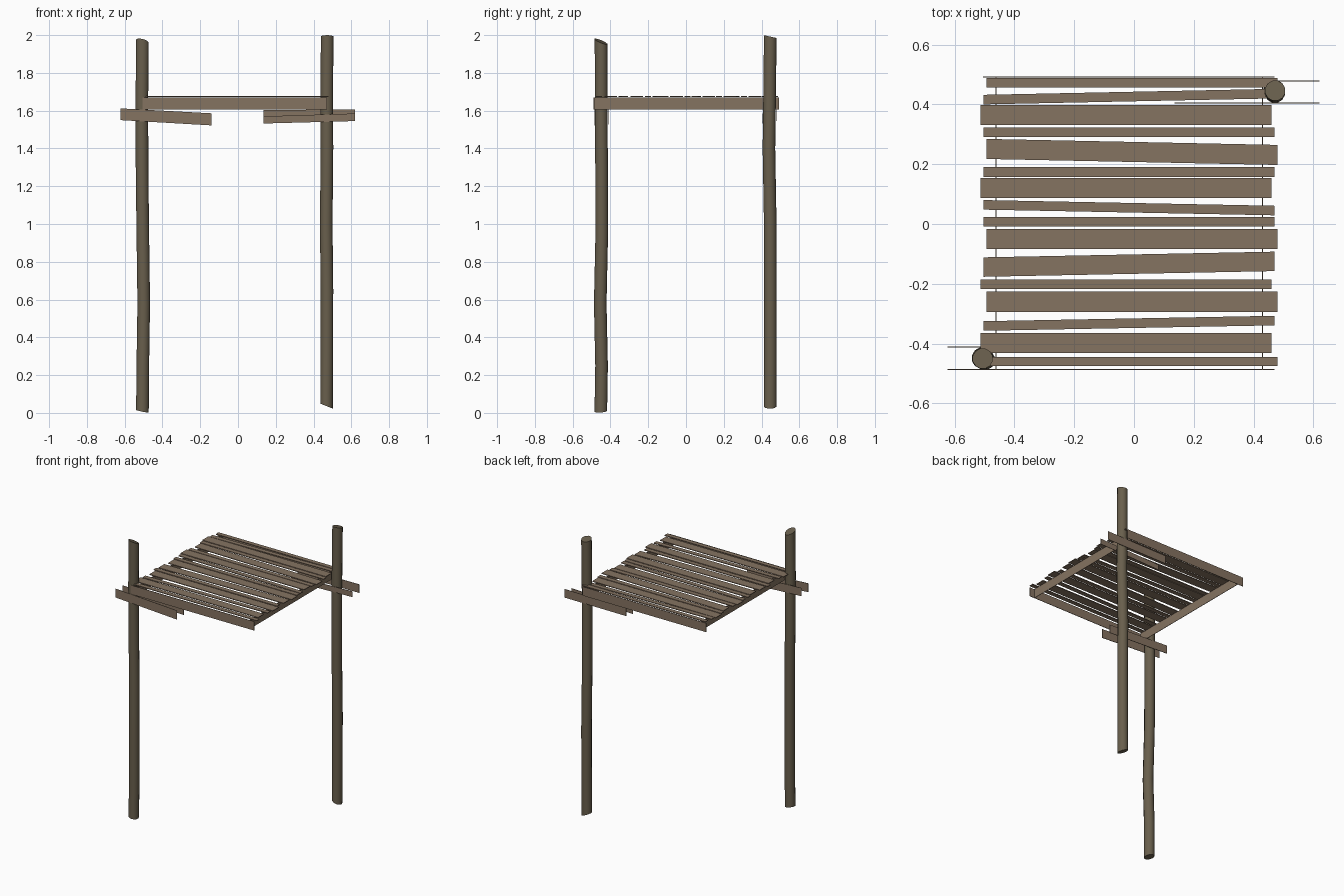
import bpy, bmesh, math
from mathutils import Vector

if "Cube" in bpy.data.objects:
    bpy.data.objects.remove(bpy.data.objects["Cube"])


def material(name, rgb):
    m = bpy.data.materials.new(name)
    m.diffuse_color = (*rgb, 1)
    m.use_nodes = True
    m.node_tree.nodes["Principled BSDF"].inputs["Base Color"].default_value = m.diffuse_color
    return m


PLANK = material("weathered plank brown", (0.235, 0.172, 0.120))
POST = material("dark post brown", (0.140, 0.114, 0.073))


def finish(name, bm, mat):
    bmesh.ops.recalc_face_normals(bm, faces=bm.faces)
    me = bpy.data.meshes.new(name)
    bm.to_mesh(me)
    bm.free()
    me.materials.append(mat)
    ob = bpy.data.objects.new(name, me)
    bpy.context.collection.objects.link(ob)
    return ob


def slab(name, corners, thickness, mat=PLANK):
    """Thin board: a four-cornered outline thickened about its plane."""
    c = [Vector(p) for p in corners]
    n = (c[1] - c[0]).cross(c[3] - c[0]).normalized() * thickness / 2
    bm = bmesh.new()
    lo = [bm.verts.new(p - n) for p in c]
    hi = [bm.verts.new(p + n) for p in c]
    bm.faces.new(lo)
    bm.faces.new(hi)
    for i in range(4):
        j = (i + 1) % 4
        bm.faces.new((lo[i], lo[j], hi[j], hi[i]))
    return finish(name, bm, mat)


def board_x(name, y, x0, z0, x1, z1, thickness=0.003):
    """Upright board along x; z0 and z1 are (bottom, top) at each end."""
    slab(name, [(x0, y, z0[0]), (x1, y, z1[0]), (x1, y, z1[1]), (x0, y, z0[1])], thickness)


def post(name, path, bottom_slope, top_slope, r=0.0345, n=12):
    """Crooked round pole with slanted saw cuts at both ends."""
    bm = bmesh.new()
    rings = []
    for k, (x, y, z) in enumerate(path):
        sx, sy = bottom_slope if k == 0 else top_slope if k == len(path) - 1 else (0, 0)
        ring = []
        for i in range(n):
            a = 2 * math.pi * (i + 0.5) / n
            dx, dy = r * math.cos(a), r * math.sin(a)
            ring.append(bm.verts.new((x + dx, y + dy, z + sx * dx + sy * dy)))
        rings.append(ring)
    for a, b in zip(rings, rings[1:]):
        for i in range(n):
            j = (i + 1) % n
            bm.faces.new((a[i], a[j], b[j], b[i])).smooth = True
    bm.faces.new(rings[0])
    bm.faces.new(rings[-1])
    # keep the saw cuts crisp
    for e in bm.edges:
        if len(e.link_faces) == 2 and any(len(f.verts) == n for f in e.link_faces):
            e.smooth = False
    finish(name, bm, POST)


# two crooked posts at opposite corners
post("front_left_post",
     [(-0.506, -0.451, 0.009), (-0.504, -0.447, 0.25), (-0.499, -0.454, 0.58), (-0.504, -0.446, 0.95),
      (-0.508, -0.447, 1.3), (-0.509, -0.449, 1.65), (-0.506, -0.450, 1.966)],
     (-0.2, 0.08), (-0.22, -0.4))
post("back_right_post",
     [(0.469, 0.445, 0.036), (0.470, 0.447, 0.3), (0.471, 0.447, 0.65), (0.467, 0.446, 1.0),
      (0.471, 0.439, 1.4), (0.470, 0.443, 1.7), (0.472, 0.446, 1.992)],
     (-0.4, 0.0), (0.0, -0.22))

# upright frame boards under the deck
FB, FT = 1.607, 1.671
board_x("front_frame_board", -0.487, -0.505, (FB, FT), 0.47, (FB, FT))
board_x("back_frame_board", 0.492, -0.505, (FB, FT), 0.47, (FB, FT))
for name, x in (("left_frame_board", -0.462), ("right_frame_board", 0.43)):
    slab(name, [(x, -0.486, FB), (x, 0.491, FB), (x, 0.491, FT), (x, -0.486, FT)], 0.003)

# paired brace boards clamping each post
board_x("front_left_outer_brace", -0.486, -0.623, (1.55, 1.612), -0.14, (1.522, 1.586))
board_x("front_left_inner_brace", -0.411, -0.623, (1.55, 1.608), -0.14, (1.526, 1.586))
board_x("back_right_inner_brace", 0.404, 0.135, (1.532, 1.570), 0.62, (1.545, 1.585))
board_x("back_right_outer_brace", 0.478, 0.135, (1.545, 1.603), 0.62, (1.547, 1.607))

# deck planks: centre y at left end, at right end, width, x shift
planks = [
    (0.472, 0.472, 0.031, 0.01), (0.416, 0.436, 0.032, 0), (0.364, 0.364, 0.067, -0.01),
    (0.307, 0.307, 0.032, 0), (0.251, 0.231, 0.067, 0.01), (0.174, 0.174, 0.032, 0),
    (0.120, 0.120, 0.067, -0.01), (0.064, 0.045, 0.032, 0), (0.007, 0.007, 0.032, 0),
    (-0.050, -0.050, 0.067, 0.01), (-0.144, -0.125, 0.065, 0), (-0.202, -0.202, 0.032, -0.01),
    (-0.260, -0.260, 0.067, 0.01), (-0.341, -0.323, 0.032, 0), (-0.398, -0.398, 0.066, -0.01),
    (-0.460, -0.460, 0.031, 0.01)]
for i, (yl, yr, w, dx) in enumerate(planks):
    x0, x1, z, h = -0.503 + dx, 0.47 + dx, 1.674, w / 2
    slab(f"deck_plank_{i + 1}",
         [(x0, yl - h, z), (x1, yr - h, z), (x1, yr + h, z), (x0, yl + h, z)], 0.005)
